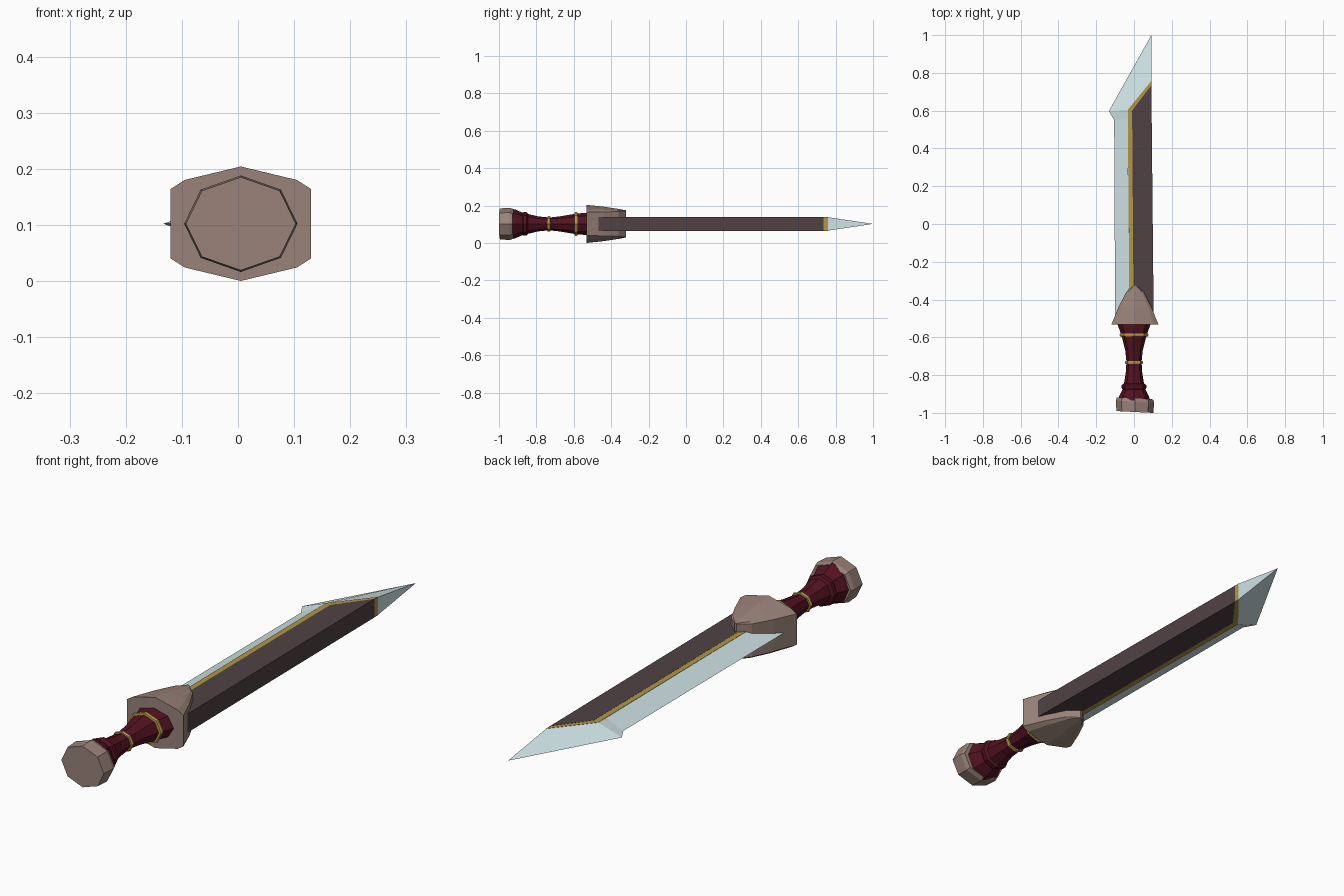
import bpy, bmesh, math

if "Cube" in bpy.data.objects:
    bpy.data.objects.remove(bpy.data.objects["Cube"])

ZC = 0.1025  # height of the sword's long axis


def material(name, rgb):
    m = bpy.data.materials.new(name)
    m.diffuse_color = (*rgb, 1)
    m.use_nodes = True
    m.node_tree.nodes["Principled BSDF"].inputs["Base Color"].default_value = m.diffuse_color
    return m


BRONZE = material("bronze", (0.32, 0.225, 0.19))
RED = material("red_leather", (0.085, 0.006, 0.015))
GOLD = material("gold", (0.45, 0.31, 0.06))
DARK = material("dark_metal", (0.08, 0.053, 0.058))
STEEL = material("pale_steel", (0.63, 0.77, 0.79))


def finish(name, bm, mat):
    bmesh.ops.recalc_face_normals(bm, faces=bm.faces)
    me = bpy.data.meshes.new(name)
    bm.to_mesh(me)
    bm.free()
    ob = bpy.data.objects.new(name, me)
    me.materials.append(mat)
    bpy.context.collection.objects.link(ob)
    return ob


def loft(name, sections, mat, closed=False):
    """Skin equal-length loops; cap the ends, or join last to first."""
    bm = bmesh.new()
    loops = [[bm.verts.new(p) for p in s] for s in sections]
    pairs = list(zip(loops, loops[1:]))
    if closed:
        pairs.append((loops[-1], loops[0]))
    else:
        bm.faces.new(loops[0])
        bm.faces.new(loops[-1])
    for a, b in pairs:
        n = len(a)
        for i in range(n):
            j = (i + 1) % n
            bm.faces.new((a[i], a[j], b[j], b[i]))
    return finish(name, bm, mat)


def octagon(y, rx, rz, cx=0.0):
    return [(cx + rx * math.cos(k * math.pi / 4), y, ZC + rz * math.sin(k * math.pi / 4))
            for k in range(8)]


def slab(name, outline, half, mat):
    return loft(name, [[(x, y, ZC + s * half) for x, y in outline] for s in (-1, 1)], mat)


# Pommel, very slightly skewed on the handle
pommel = loft("pommel", [octagon(y, rx, rz, 0.005) for y, rx, rz in
                         ((-0.995, 0.098, 0.083), (-0.94, 0.101, 0.086), (-0.923, 0.096, 0.078))], BRONZE)
for v in pommel.data.vertices:
    v.co.y -= 0.05 * v.co.x

# Waisted grip with a raised lip near the pommel
loft("grip", [octagon(*s) for s in (
    (-0.935, 0.085, 0.083), (-0.91, 0.078, 0.076), (-0.875, 0.06, 0.06), (-0.868, 0.066, 0.063),
    (-0.852, 0.066, 0.063), (-0.845, 0.053, 0.053), (-0.79, 0.044, 0.04), (-0.73, 0.04, 0.034),
    (-0.67, 0.046, 0.041), (-0.60, 0.064, 0.053), (-0.565, 0.075, 0.057), (-0.52, 0.092, 0.06))], RED)

# Gold rings around the grip
for name, y, rx, rz in (("lower_ring", -0.733, 0.048, 0.042), ("upper_ring", -0.588, 0.076, 0.064)):
    loft(name, [octagon(y - 0.009, rx - 0.018, rz - 0.018), octagon(y - 0.007, rx - 0.002, rz - 0.002),
                octagon(y, rx, rz), octagon(y + 0.007, rx - 0.002, rz - 0.002),
                octagon(y + 0.009, rx - 0.018, rz - 0.018)], GOLD, closed=True)

# Guard: ridged block narrowing to an upright edge over the blade
guard = []
for y, w, h, shoulder, side in ((-0.533, 0.125, 0.102, 0.078, 0.062), (-0.44, 0.087, 0.092, 0.076, 0.064),
                                (-0.36, 0.046, 0.08, 0.073, 0.066), (-0.322, 0.004, 0.073, 0.072, 0.07)):
    half = [(0, h), (0.8 * w, shoulder), (w, side), (w, -side), (0.8 * w, -shoulder)]
    ring = half + [(-x, -z) for x, z in half]
    guard.append([(x + 0.005, y, ZC + z) for x, z in ring])
loft("guard", guard, BRONZE)

# Dark spine of the blade and its gold inlay
slab("blade_spine", [(-0.002, -0.48), (0.104, -0.48), (0.092, 0.735), (-0.01, 0.6)], 0.0375, DARK)
slab("gold_inlay", [(-0.024, -0.48), (-0.002, -0.48), (-0.01, 0.6), (0.092, 0.735),
                    (0.092, 0.758), (-0.033, 0.605)], 0.037, GOLD)

# Steel cutting edge: wedge from the inlay out to a sharp rim and point
inner = [(-0.024, -0.48), (-0.033, 0.555), (-0.033, 0.605), (0.092, 0.758)]
outer = [(-0.1, -0.48), (-0.105, 0.55), (-0.133, 0.598), (0.092, 1.0)]
bm = bmesh.new()
top = [bm.verts.new((x, y, ZC + 0.036)) for x, y in inner]
low = [bm.verts.new((x, y, ZC - 0.036)) for x, y in inner]
rim = [bm.verts.new((x, y, ZC)) for x, y in outer]
for a, b in ((top, rim), (rim, low), (low, top)):
    for i in range(3):
        bm.faces.new((a[i], a[i + 1], b[i + 1], b[i]))
for e in (0, 3):
    bm.faces.new((top[e], rim[e], low[e]))
finish("cutting_edge", bm, STEEL)
